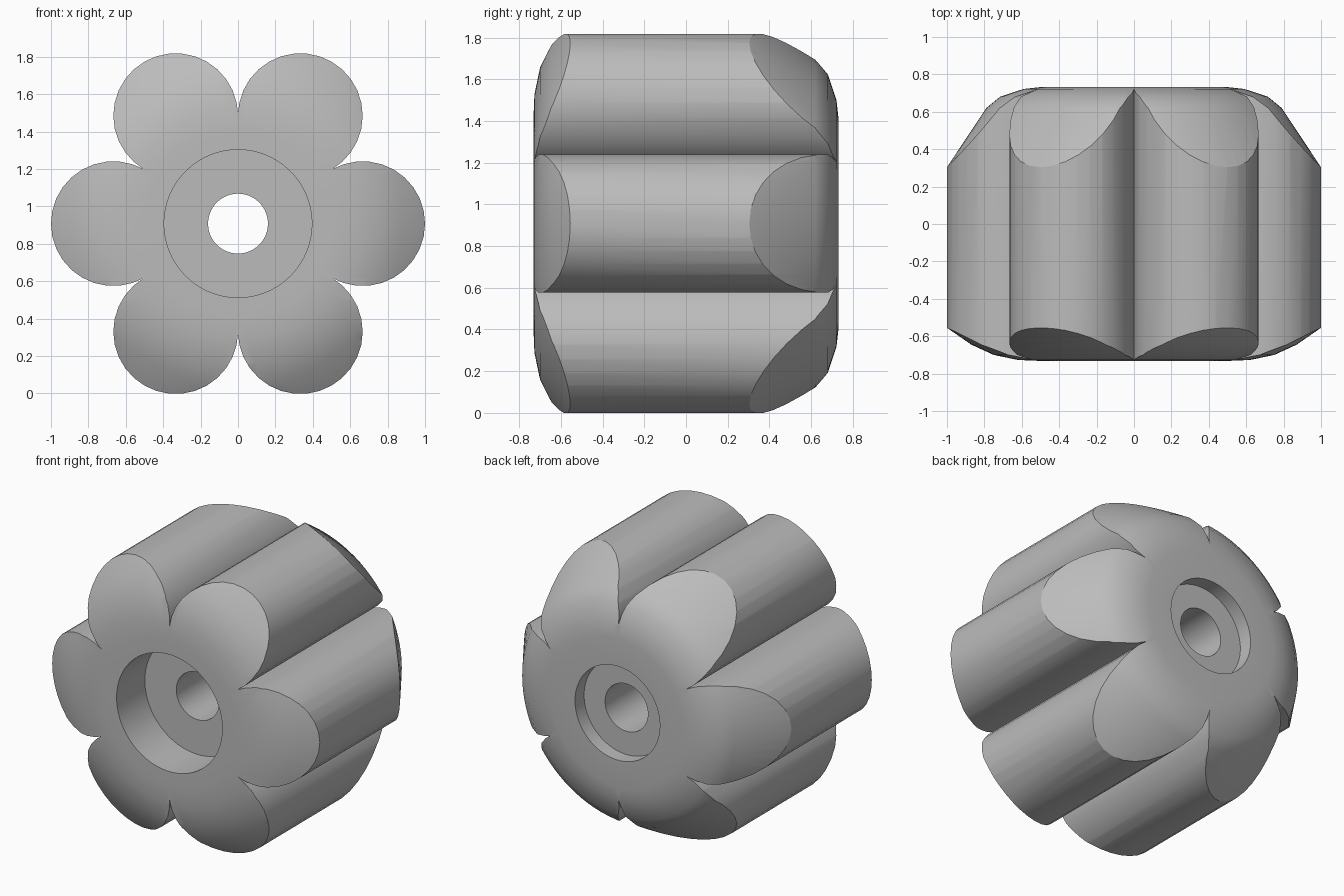
import bpy, bmesh
from math import pi, sin, cos, radians

if "Cube" in bpy.data.objects:
    bpy.data.objects.remove(bpy.data.objects["Cube"])

CENTRE_Z = 0.908
HALF = 0.732          # half the thickness along y
PETAL_R = 1 / 3

grey = bpy.data.materials.new("plain grey")
grey.use_nodes = True
grey.diffuse_color = (0.5, 0.5, 0.5, 1)
grey.node_tree.nodes["Principled BSDF"].inputs["Base Color"].default_value = (0.5, 0.5, 0.5, 1)


def make_object(name, bm):
    bmesh.ops.recalc_face_normals(bm, faces=bm.faces)
    mesh = bpy.data.meshes.new(name)
    bm.to_mesh(mesh)
    bm.free()
    mesh.materials.append(grey)
    obj = bpy.data.objects.new(name, mesh)
    obj.location.z = CENTRE_Z
    bpy.context.collection.objects.link(obj)
    return obj


def lathe(name, profile, sides=96):
    """Revolve a closed (radius, y) profile around the y axis."""
    bm = bmesh.new()
    rings = []
    for i in range(sides):
        a = 2 * pi * i / sides
        rings.append([bm.verts.new((r * cos(a), y, r * sin(a))) for r, y in profile])
    for i, ring in enumerate(rings):
        other = rings[(i + 1) % sides]
        for j in range(len(profile)):
            k = (j + 1) % len(profile)
            bm.faces.new((ring[j], ring[k], other[k], other[j]))
    return make_object(name, bm)


def flower_prism(name, depth, petals=6):
    """Extrude an outline of touching round petals along y."""
    bm = bmesh.new()
    outline = []
    for p in range(petals):
        axis = 2 * pi * p / petals
        for deg in [-118, *range(-108, 109, 12), 118]:
            a = axis + radians(deg)
            x = 2 * PETAL_R * cos(axis) + PETAL_R * cos(a)
            z = 2 * PETAL_R * sin(axis) + PETAL_R * sin(a)
            outline.append(bm.verts.new((x, -depth, z)))
    face = bm.faces.new(outline)
    cap = bmesh.ops.extrude_face_region(bm, geom=[face])
    moved = [v for v in cap["geom"] if isinstance(v, bmesh.types.BMVert)]
    bmesh.ops.translate(bm, verts=moved, vec=(0, 2 * depth, 0))
    return make_object(name, bm)


# Rounded body with a shaft hole, a deep front recess and a shallow back recess
front = [(0.16, -0.43), (0.395, -0.43), (0.395, -HALF), (0.5, -HALF), (0.62, -0.727),
         (0.75, -0.70), (0.87, -0.645), (1.0, -0.555), (1.05, -0.515)]
back = [(1.05, 0.228), (0.79, 0.62), (0.717, 0.68), (0.59, 0.722), (0.5, HALF),
        (0.317, HALF), (0.317, 0.635), (0.16, 0.635)]
wheel = lathe("petal_wheel", front + back)

# Trim the body to the petal outline
cutter = flower_prism("petal_cutter", 1.0)
cutter.hide_render = True
trim = wheel.modifiers.new("petal outline", "BOOLEAN")
trim.operation = "INTERSECT"
trim.solver = "EXACT"
trim.object = cutter

bpy.ops.object.select_all(action="DESELECT")
wheel.select_set(True)
bpy.context.view_layer.objects.active = wheel
bpy.ops.object.modifier_apply(modifier=trim.name)
bpy.data.objects.remove(cutter)
bpy.ops.object.shade_smooth_by_angle(angle=radians(28))
